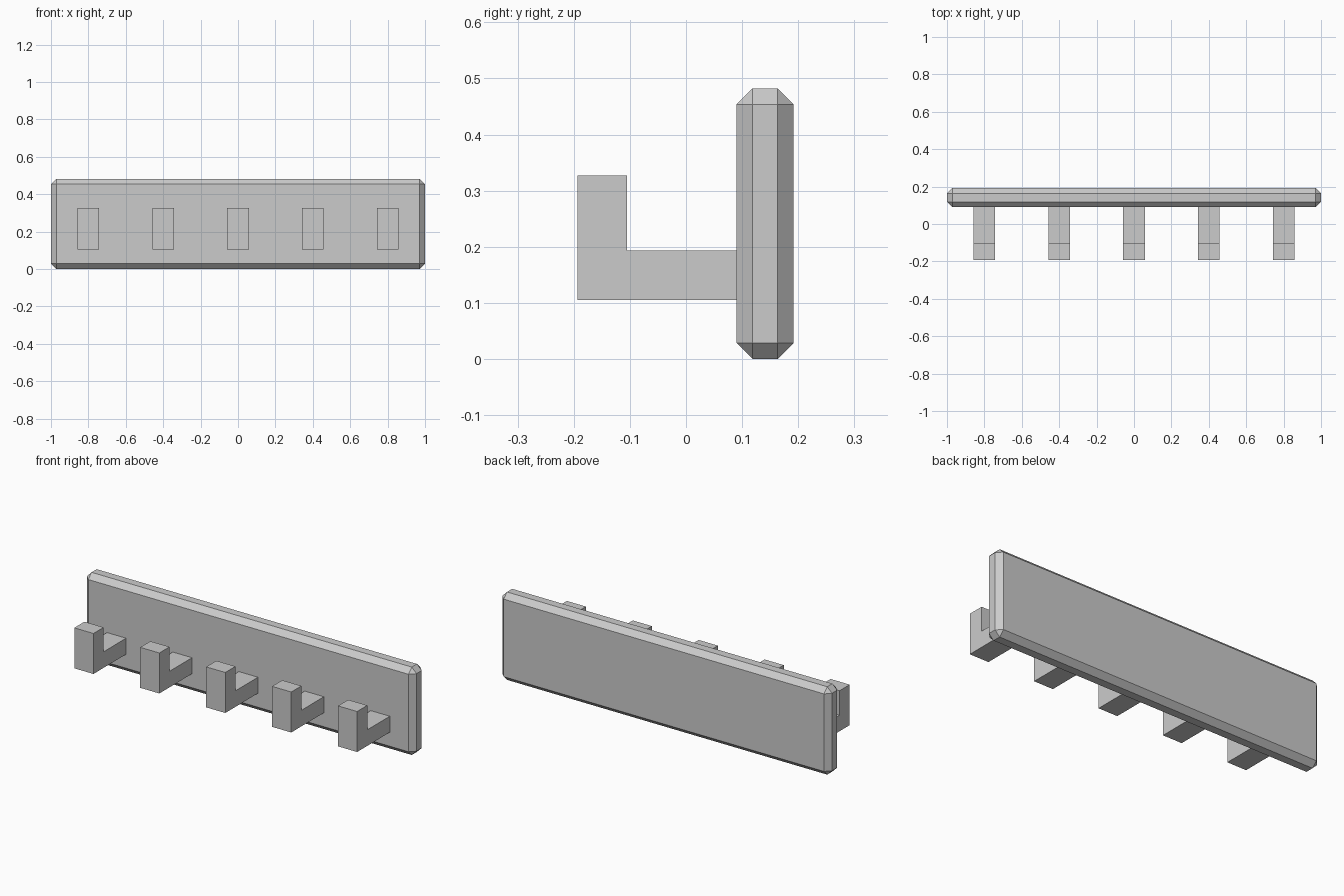
import bpy
import bmesh

cube = bpy.data.objects.get("Cube")
if cube:
    bpy.data.objects.remove(cube, do_unlink=True)

# Single light grey finish
grey = bpy.data.materials.new("light_grey")
grey.use_nodes = True
colour = (0.6, 0.6, 0.6, 1)
grey.diffuse_color = colour
grey.node_tree.nodes["Principled BSDF"].inputs["Base Color"].default_value = colour


def add_object(name, bm):
    bmesh.ops.recalc_face_normals(bm, faces=bm.faces)
    mesh = bpy.data.meshes.new(name)
    bm.to_mesh(mesh)
    bm.free()
    mesh.materials.append(grey)
    obj = bpy.data.objects.new(name, mesh)
    bpy.context.collection.objects.link(obj)
    return obj


def make_board(size, centre, chamfer):
    bm = bmesh.new()
    bmesh.ops.create_cube(bm, size=1)
    bmesh.ops.scale(bm, vec=size, verts=bm.verts)
    bmesh.ops.translate(bm, vec=centre, verts=bm.verts)
    board = add_object("back_board", bm)
    bevel = board.modifiers.new("chamfer", "BEVEL")
    bevel.width = chamfer
    bevel.segments = 1
    bevel.limit_method = "NONE"


def make_hook(name, x, width, profile):
    # Extrude the L-shaped side profile across the hook width
    bm = bmesh.new()
    face = bm.faces.new([bm.verts.new((x - width / 2, y, z)) for y, z in profile])
    extruded = bmesh.ops.extrude_face_region(bm, geom=[face], use_keep_orig=True)
    moved = [v for v in extruded["geom"] if isinstance(v, bmesh.types.BMVert)]
    bmesh.ops.translate(bm, vec=(width, 0, 0), verts=moved)
    add_object(name, bm)


# Chamfered back board
make_board((2, 0.102, 0.482), (0, 0.141, 0.241), 0.0285)

# Row of upturned hooks
hook_profile = [(0.09, 0.105), (-0.193, 0.105), (-0.193, 0.327),
                (-0.105, 0.327), (-0.105, 0.193), (0.09, 0.193)]
for i in range(5):
    make_hook(f"hook_{i + 1}", (i - 2) * 0.4, 0.116, hook_profile)
